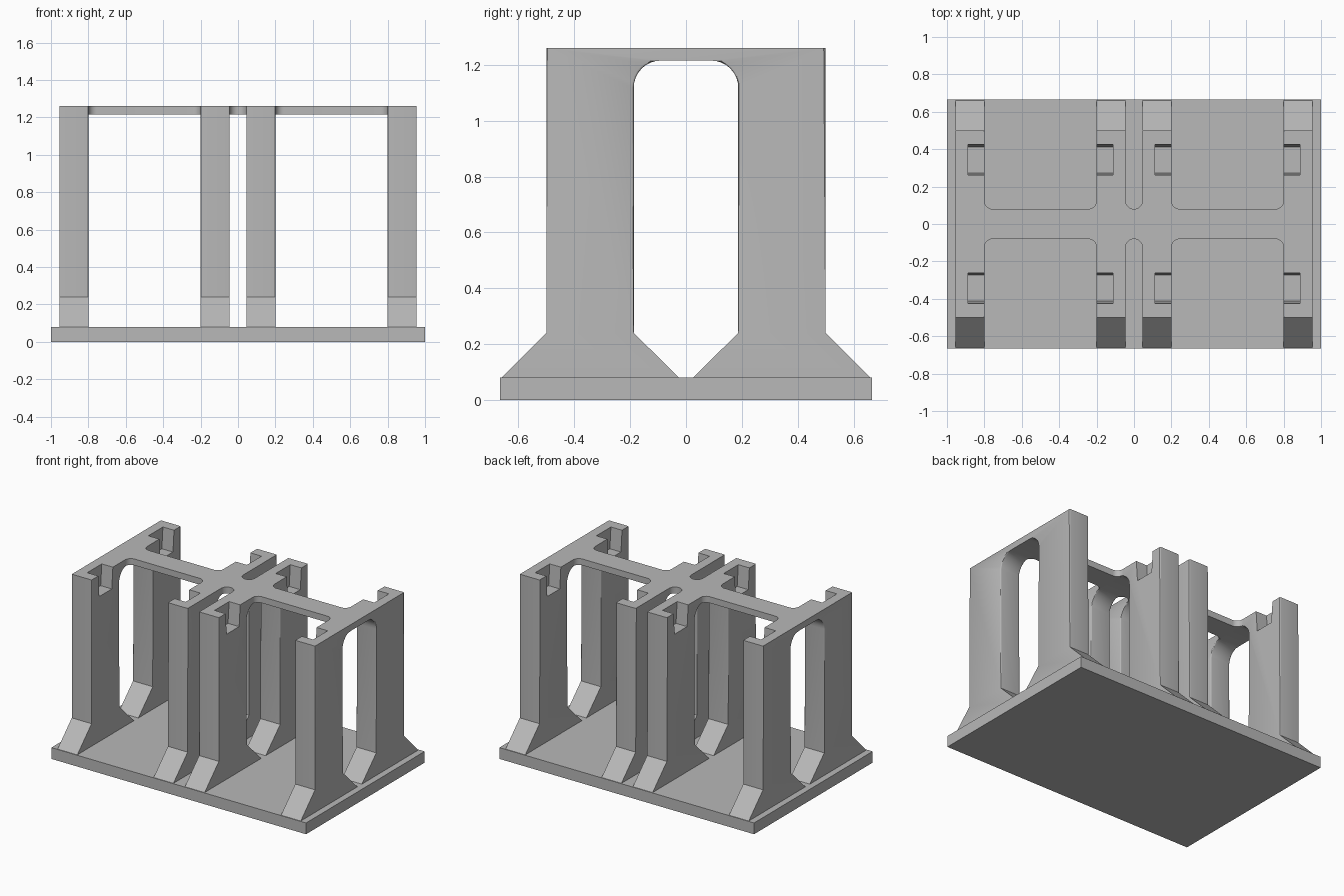
import bpy, bmesh
from math import sin, cos, pi
from mathutils import Vector

cube = bpy.data.objects.get("Cube")
if cube:
    bpy.data.objects.remove(cube, do_unlink=True)

grey = bpy.data.materials.new("plain grey")
grey.use_nodes = True
COLOUR = (0.48, 0.48, 0.48, 1)
grey.diffuse_color = COLOUR
grey.node_tree.nodes["Principled BSDF"].inputs["Base Color"].default_value = COLOUR

BASE_TOP, TOP, WEB_BOTTOM = 0.08, 1.26, 1.215
FLARE_TOP, POST_OUT, POST_IN = 0.24, 0.5, 0.187
INNER, BAY_IN, BAY_OUT, OUTER = 0.045, 0.2, 0.8, 0.955
WEB_HALF, EDGE_ROUND = 0.08, 0.007


def arc(cx, cy, r, start, end, steps=8):
    angles = [start + (end - start) * i / steps for i in range(steps + 1)]
    return [(cx + r * cos(a), cy + r * sin(a)) for a in angles]


def prism(name, outline, lo, hi, axis, round_test=None):
    """Extrude a 2D outline from lo to hi along x (y-z outline) or z (x-y outline)."""
    place = (lambda p: (lo, p[0], p[1])) if axis == "x" else (lambda p: (p[0], p[1], lo))
    step = Vector((hi - lo, 0, 0)) if axis == "x" else Vector((0, 0, hi - lo))
    bm = bmesh.new()
    face = bm.faces.new([bm.verts.new(place(p)) for p in outline])
    grown = bmesh.ops.extrude_face_region(bm, geom=[face], use_keep_orig=True)["geom"]
    bmesh.ops.translate(bm, vec=step, verts=[v for v in grown if isinstance(v, bmesh.types.BMVert)])
    bmesh.ops.recalc_face_normals(bm, faces=bm.faces)
    if round_test:
        edges = [e for e in bm.edges if round_test(*[v.co for v in e.verts])]
        bmesh.ops.bevel(bm, geom=edges, offset=EDGE_ROUND, segments=3,
                        profile=0.5, affect="EDGES")
    mesh = bpy.data.meshes.new(name)
    bm.to_mesh(mesh)
    bm.free()
    mesh.materials.append(grey)
    obj = bpy.data.objects.new(name, mesh)
    bpy.context.collection.objects.link(obj)
    return obj


def activate(obj):
    bpy.ops.object.select_all(action="DESELECT")
    obj.select_set(True)
    bpy.context.view_layer.objects.active = obj


def cut(obj, cutter):
    cutter.hide_render = True
    mod = obj.modifiers.new("pocket", "BOOLEAN")
    mod.operation, mod.solver, mod.object = "DIFFERENCE", "EXACT", cutter
    activate(obj)
    bpy.ops.object.modifier_apply(modifier=mod.name)
    bpy.data.objects.remove(cutter, do_unlink=True)


def smooth(obj):
    activate(obj)
    bpy.ops.object.shade_smooth_by_angle(angle=pi / 6)


def post_rim(a, b):
    """Side edges of the posts and arch corners, above the feet."""
    return (abs(a.x - b.x) < 1e-4 and min(a.z, b.z) > FLARE_TOP - 1e-4
            and (a.z + b.z) / 2 < WEB_BOTTOM - 1e-3 and abs(a.z - b.z) > 1e-4)


# Base plate
prism("base_plate", [(-1, -0.665), (1, -0.665), (1, 0.665), (-1, 0.665)], 0, BASE_TOP, "z")

# Arched uprights with flared feet
R = 0.097
arch = (arc(R - POST_IN, WEB_BOTTOM - R, R, pi, pi / 2)
        + arc(POST_IN - R, WEB_BOTTOM - R, R, pi / 2, 0))
frame = ([(-0.66, BASE_TOP), (-0.025, BASE_TOP), (-POST_IN, FLARE_TOP)] + arch
         + [(POST_IN, FLARE_TOP), (0.025, BASE_TOP), (0.66, BASE_TOP), (POST_OUT, FLARE_TOP),
            (POST_OUT, TOP), (-POST_OUT, TOP), (-POST_OUT, FLARE_TOP)])

for side, sign in (("left", 1), ("right", -1)):
    for kind, x0, x1, px0, px1 in (("outer", BAY_OUT, OUTER, BAY_OUT - 0.05, 0.887),
                                   ("inner", INNER, BAY_IN, 0.113, BAY_IN + 0.05)):
        upright = prism(f"{side}_{kind}_upright", frame, *sorted((sign * x0, sign * x1)),
                        "x", post_rim)
        # Tapered pockets in the post tops, open towards the bay
        for y in (-0.343, 0.343):
            pocket = [(y - 0.07, 1.11), (y + 0.07, 1.11), (y + 0.085, 1.3), (y - 0.085, 1.3)]
            cut(upright, prism("pocket_cutter", pocket, *sorted((sign * px0, sign * px1)), "x"))
        smooth(upright)


# Top webs joining the uprights, with filleted corners
def web(name, x0, x1, r):
    y = WEB_HALF + r
    back = arc(x1 - r, y, r, 0, -pi / 2) + arc(x0 + r, y, r, -pi / 2, -pi)
    if abs(x1 - x0 - 2 * r) < 1e-6:
        back.pop(len(back) // 2)
    front = [(px, -py) for px, py in reversed(back)]
    smooth(prism(name, back + front, WEB_BOTTOM, TOP, "z"))


web("left_web", BAY_IN, BAY_OUT, 0.045)
web("right_web", -BAY_OUT, -BAY_IN, 0.045)
web("centre_web", -INNER, INNER, INNER)
